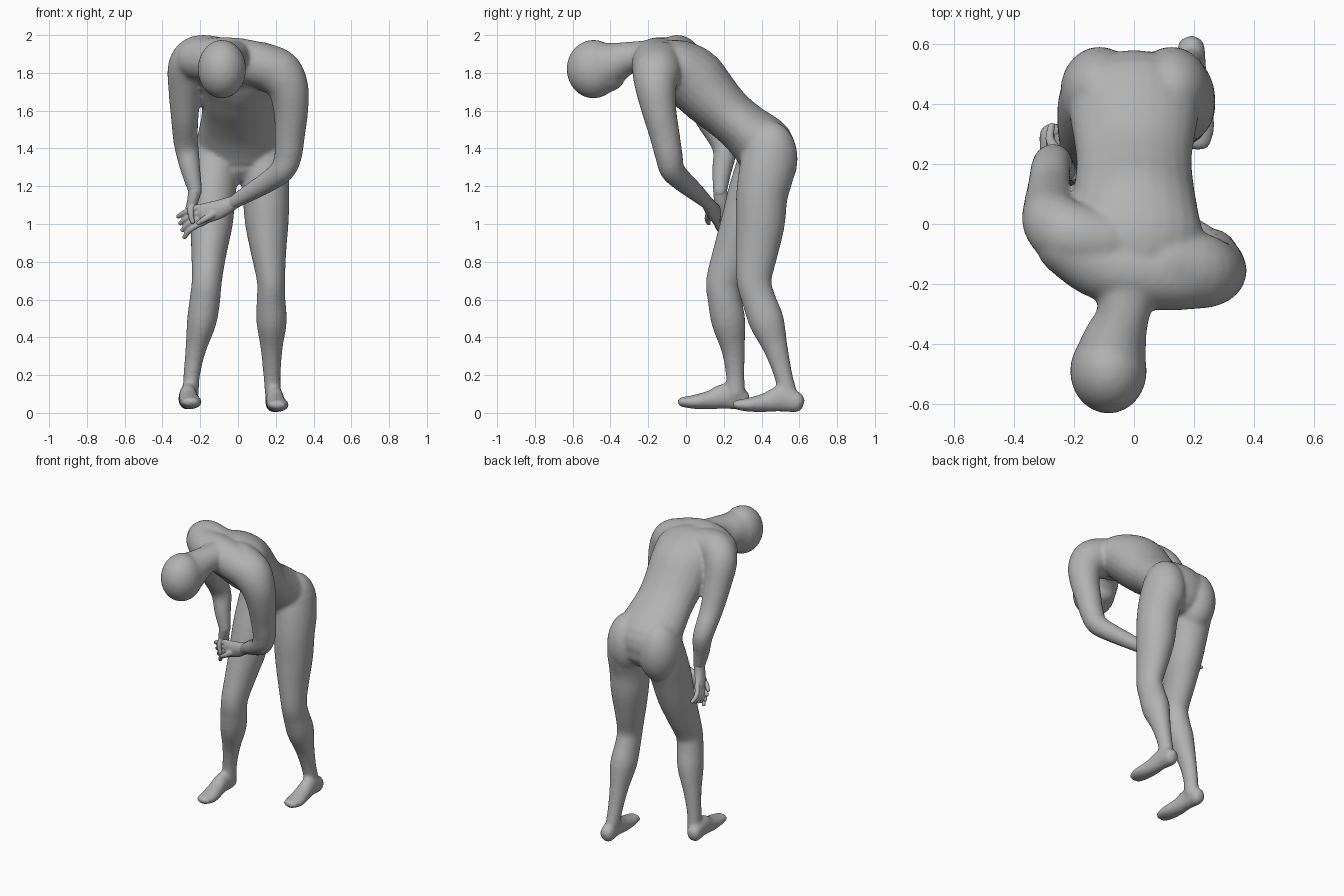
import bpy
import bmesh
import math
from mathutils import Vector, Matrix

default_cube = bpy.data.objects.get("Cube")
if default_cube:
    bpy.data.objects.remove(default_cube, do_unlink=True)

X, Y, Z = Vector((1, 0, 0)), Vector((0, 1, 0)), Vector((0, 0, 1))
SIDES = 24
STEPS = 4

skin = bpy.data.materials.new("plain grey skin")
skin.use_nodes = True
grey = (0.45, 0.45, 0.45, 1)
skin.diffuse_color = grey
skin.node_tree.nodes["Principled BSDF"].inputs["Base Color"].default_value = grey


def spline(sections):
    """Catmull-Rom through sections (x, y, z, half width, half depth)."""
    rows = [tuple(s) if len(s) == 5 else (*s, s[-1]) for s in sections]
    last = len(rows) - 1
    result = []
    for i in range(last):
        quad = [rows[min(max(i + k, 0), last)] for k in (-1, 0, 1, 2)]
        for step in range(STEPS):
            t = step / STEPS
            result.append([
                0.5 * (2 * b + (c - a) * t + (2 * a - 5 * b + 4 * c - d) * t * t
                       + (3 * b - a - 3 * c + d) * t ** 3)
                for a, b, c, d in zip(*quad)])
    result.append(list(rows[last]))
    return result


def loft(bm, sections, ref=X):
    """Rounded tube of elliptical rings; ref is the direction of the width."""
    path = spline(sections)
    points = [Vector(p[:3]) for p in path]
    count = len(path)
    tangents = [(points[min(i + 1, count - 1)] - points[max(i - 1, 0)]).normalized()
                for i in range(count)]
    rings = [(points[i], tangents[i], path[i][3], path[i][4]) for i in range(count)]

    # Round both ends with shrinking rings
    def dome(ring, sign):
        centre, tangent, a, b = ring
        r = min(a, b) * 0.9
        return [(centre + tangent * sign * r * math.sin(u), tangent,
                 a * math.cos(u), b * math.cos(u)) for u in (0.4, 0.8, 1.2)]

    rings = dome(rings[0], -1)[::-1] + rings + dome(rings[-1], 1)
    loops = []
    for centre, tangent, a, b in rings:
        side = (ref - tangent * ref.dot(tangent)).normalized()
        up = tangent.cross(side)
        angles = [math.tau * k / SIDES for k in range(SIDES)]
        loops.append([bm.verts.new(centre + side * a * math.cos(u) + up * b * math.sin(u))
                      for u in angles])
    for low, high in zip(loops, loops[1:]):
        for k in range(SIDES):
            n = (k + 1) % SIDES
            bm.faces.new((low[k], low[n], high[n], high[k]))
    bm.faces.new(loops[0][::-1])
    bm.faces.new(loops[-1])


def ball(bm, centre, radii):
    matrix = Matrix.Translation(centre) @ Matrix.Diagonal((*radii, 1))
    bmesh.ops.create_uvsphere(bm, u_segments=32, v_segments=20, radius=1, matrix=matrix)


def finish(bm, name, voxel, smoothing):
    """Fuse overlapping volumes into one smooth skin."""
    bmesh.ops.recalc_face_normals(bm, faces=bm.faces)
    mesh = bpy.data.meshes.new(name)
    bm.to_mesh(mesh)
    bm.free()
    mesh.materials.append(skin)
    mesh.shade_smooth()
    obj = bpy.data.objects.new(name, mesh)
    bpy.context.collection.objects.link(obj)
    fuse = obj.modifiers.new("fuse", "REMESH")
    fuse.mode = "VOXEL"
    fuse.voxel_size = voxel
    fuse.use_smooth_shade = True
    soften = obj.modifiers.new("soften", "SMOOTH")
    soften.factor = 0.5
    soften.iterations = smoothing


body = bmesh.new()

# Torso, bent forward from the pelvis to the base of the neck
loft(body, [
    (0, .43, 1.34, .2, .145), (0, .412, 1.41, .222, .162), (0, .305, 1.51, .205, .14),
    (0, .215, 1.588, .193, .14), (0, .125, 1.675, .2, .157), (0, .035, 1.77, .215, .17),
    (0, -.06, 1.83, .23, .152), (0, -.15, 1.86, .17, .115)])

# Buttocks, running down into the thighs
for x in (-.115, .125):
    ball(body, (x, .444, 1.345), (.13, .147, .2))

# Shoulder girdle, from the right shoulder to the lower left one
loft(body, [(-.22, -.06, 1.875, .112), (-.12, -.128, 1.87, .118),
            (0, -.16, 1.865, .12), (.12, -.17, 1.84, .118), (.22, -.16, 1.8, .122)], Y)

# Neck widening into the head, with the face turned down
loft(body, [(-.01, -.14, 1.87, .15, .11), (-.025, -.22, 1.88, .112, .092),
            (-.036, -.3, 1.88, .088, .085), (-.064, -.39, 1.85, .108, .115),
            (-.083, -.47, 1.825, .124, .143)])
ball(body, (-.085, -.49, 1.82), (.128, .142, .155))
ball(body, (-.078, -.415, 1.78), (.092, .092, .08))

# Left leg, set back
loft(body, [
    (.12, .44, 1.39, .13, .14), (.14, .427, 1.28, .128, .147),
    (.148, .402, 1.15, .124, .137), (.153, .393, 1, .115, .13),
    (.162, .375, .85, .094, .113), (.175, .36, .7, .075, .093),
    (.175, .385, .6, .076, .09), (.178, .428, .48, .08, .093),
    (.178, .475, .34, .058, .065), (.18, .515, .2, .046, .049),
    (.185, .538, .1, .042, .052)])

# Right leg, set forward
loft(body, [
    (-.11, .43, 1.39, .13, .14), (-.125, .4, 1.28, .128, .142),
    (-.135, .355, 1.15, .122, .137), (-.141, .31, 1, .113, .128),
    (-.154, .255, .85, .094, .113), (-.165, .2, .7, .08, .094),
    (-.175, .205, .6, .081, .09), (-.193, .225, .48, .078, .09),
    (-.225, .25, .33, .054, .062), (-.245, .26, .2, .044, .049),
    (-.25, .262, .1, .042, .052)])

# Feet share one shape
foot = [(.19, .585, .056, .047, .056), (.195, .5, .074, .047, .068),
        (.2, .42, .054, .053, .051), (.211, .33, .043, .059, .037),
        (.207, .268, .043, .048, .026)]
for dx, dy, dz in ((0, 0, 0), (-.46, -.29, .015)):
    loft(body, [(x + dx, y + dy, z + dz, a, b) for x, y, z, a, b in foot])

# Left arm, reaching across to the right wrist
loft(body, [
    (.1, -.13, 1.85, .12), (.21, -.155, 1.8, .128), (.265, -.16, 1.72, .109),
    (.28, -.142, 1.6, .092), (.275, -.115, 1.48, .081), (.265, -.09, 1.36, .073),
    (.235, -.072, 1.285, .066), (.16, -.015, 1.225, .057), (.06, .055, 1.165, .047),
    (-.03, .115, 1.11, .035)], Y)

# Right arm, with the elbow drawn back
loft(body, [
    (-.1, -.06, 1.88, .11), (-.21, -.04, 1.885, .114), (-.268, .005, 1.83, .104),
    (-.282, .06, 1.7, .086), (-.282, .12, 1.56, .073), (-.278, .185, 1.45, .066),
    (-.268, .205, 1.38, .062), (-.25, .19, 1.28, .052), (-.225, .18, 1.17, .037)], Y)

finish(body, "body", 0.011, 9)


def hand(name, palm, knuckle, bend, tip, spread, thumb, ref):
    """Flat palm with four bent fingers and a thumb."""
    bm = bmesh.new()
    loft(bm, palm, ref)
    for i in range(4):
        shift = Vector(spread) * (i - 1.5)
        fan = (1, 1.15, 1.4)
        joints = [Vector(p) + shift * f for p, f in zip((knuckle, bend, tip), fan)]
        loft(bm, [(*p, r) for p, r in zip(joints, (.017, .015, .012))], ref)
    loft(bm, [(*p, r) for p, r in zip(thumb, (.022, .017, .012))], ref)
    finish(bm, name, 0.005, 2)


# Left hand, stretched out past the right wrist
hand("left_hand",
     [(-.02, .112, 1.115, .036, .032), (-.1, .135, 1.078, .05, .032),
      (-.19, .16, 1.052, .055, .026)],
     (-.19, .16, 1.052), (-.26, .175, 1.02), (-.3, .21, .985),
     (.008, 0, -.026),
     [(-.12, .13, 1.06), (-.17, .115, 1.03), (-.21, .12, 1.005)], Z)

# Right hand, hanging beside the thigh
hand("right_hand",
     [(-.228, .18, 1.18, .037, .035), (-.24, .19, 1.12, .04, .03),
      (-.26, .215, 1.06, .044, .023)],
     (-.26, .215, 1.06), (-.28, .245, 1.01), (-.275, .28, .975),
     (0, .022, .008),
     [(-.24, .18, 1.11), (-.25, .155, 1.06), (-.24, .15, 1.01)], Y)
